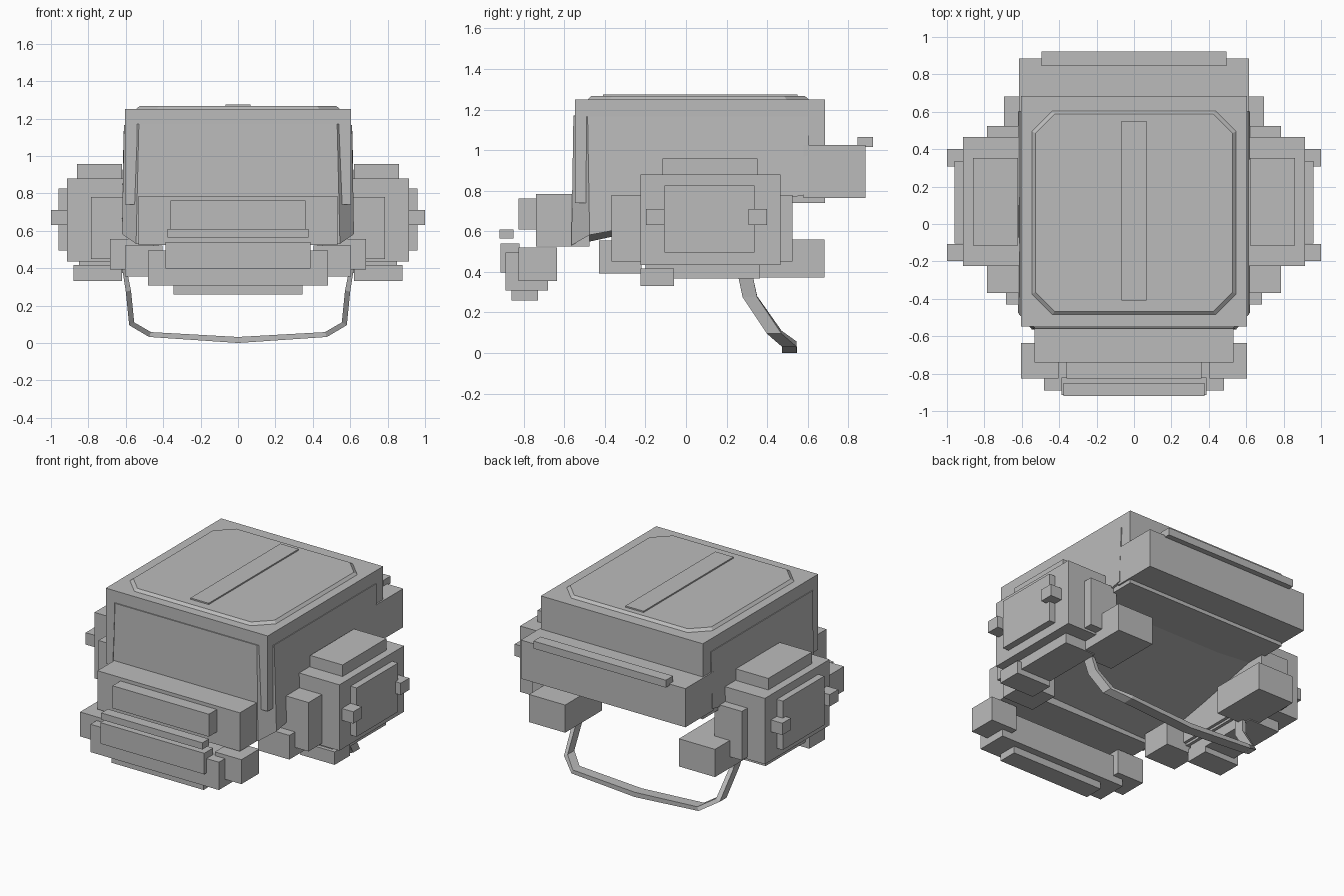
import bpy
import bmesh

cube = bpy.data.objects.get("Cube")
if cube:
    bpy.data.objects.remove(cube, do_unlink=True)

grey = bpy.data.materials.new("plain_grey")
grey.use_nodes = True
grey.diffuse_color = (0.5, 0.5, 0.5, 1)
for node in grey.node_tree.nodes:
    if node.type == 'BSDF_PRINCIPLED':
        node.inputs["Base Color"].default_value = (0.5, 0.5, 0.5, 1)


def finish(name, bm):
    """Turn a bmesh into a flat-shaded grey object."""
    bmesh.ops.recalc_face_normals(bm, faces=bm.faces)
    mesh = bpy.data.meshes.new(name)
    bm.to_mesh(mesh)
    bm.free()
    mesh.materials.append(grey)
    obj = bpy.data.objects.new(name, mesh)
    bpy.context.collection.objects.link(obj)
    return obj


def box(name, x, y, z):
    """Box from its (low, high) extents."""
    bm = bmesh.new()
    bmesh.ops.create_cube(bm, size=1)
    for v in bm.verts:
        for i, (low, high) in enumerate((x, y, z)):
            v.co[i] = low if v.co[i] < 0 else high
    return finish(name, bm)


def wide(name, half, y, z):
    return box(name, (-half, half), y, z)


def pair(name, x, y, z):
    box("left_" + name, x, y, z)
    box("right_" + name, (-x[1], -x[0]), y, z)


def loft(name, rings, caps=True):
    """Skin a list of equal-length point rings, closing both ends."""
    bm = bmesh.new()
    loops = [[bm.verts.new(p) for p in ring] for ring in rings]
    count = len(loops[0])
    for a, b in zip(loops, loops[1:]):
        for i in range(count):
            j = (i + 1) % count
            bm.faces.new((a[i], a[j], b[j], b[i]))
    bm.faces.new(loops[0])
    bm.faces.new(loops[-1])
    return finish(name, bm)


def mirrored_ring(half):
    """Complete a ring from the points on its +x half."""
    return half + [(-x, y, z) for x, y, z in reversed(half)]


# Main shell
wide("shell", 0.605, (-0.547, 0.685), (0.74, 1.25))

# Liner with cut front corners and a sloping underside
loft("liner", [
    mirrored_ring([(0.545, -0.565, 0.53), (0.62, -0.475, 0.582), (0.62, 0.6, 0.782)]),
    mirrored_ring([(0.53, -0.555, 1.17), (0.61, -0.485, 1.165), (0.61, 0.605, 1.165)]),
])

# Roof plate with sloped rim, and its centre strip


def roof_ring(inset, z):
    x, front, back, cut = 0.545 - inset, -0.485 + inset, 0.605 - inset, 0.11 - inset * 0.4
    return mirrored_ring([(x - cut, front, z), (x, front + cut, z),
                          (x, back - cut, z), (x - cut, back, z)])


loft("roof_plate", [roof_ring(0, 1.245), roof_ring(0, 1.25), roof_ring(0.018, 1.266)])
wide("roof_strip", 0.068, (-0.41, 0.55), (1.26, 1.275))

# Back
wide("back_block", 0.615, (0.58, 0.885), (0.765, 1.026))
wide("back_bar", 0.495, (0.845, 0.922), (1.015, 1.065))

# Front mask
wide("mask_block", 0.532, (-0.74, -0.475), (0.525, 0.785))
wide("mask_panel", 0.36, (-0.825, -0.735), (0.61, 0.762))
wide("mask_rail", 0.378, (-0.92, -0.85), (0.565, 0.61))
wide("chin_panel", 0.388, (-0.915, -0.82), (0.398, 0.54))
wide("chin_block", 0.48, (-0.89, -0.68), (0.307, 0.495))
wide("chin_lip", 0.345, (-0.86, -0.73), (0.26, 0.31))
pair("chin_corner", (0.405, 0.603), (-0.825, -0.635), (0.355, 0.52))

# Ear pods
pair("ear_block", (0.6, 0.915), (-0.225, 0.465), (0.435, 0.88))
pair("ear_cap", (0.62, 0.862), (-0.115, 0.353), (0.87, 0.958))
pair("ear_plate", (0.9, 0.96), (-0.105, 0.338), (0.495, 0.825))
pair("ear_front_nub", (0.9, 1.0), (-0.198, -0.106), (0.63, 0.71))
pair("ear_back_nub", (0.9, 1.0), (0.308, 0.4), (0.63, 0.71))
pair("ear_backing", (0.58, 0.785), (-0.368, 0.525), (0.45, 0.78))
pair("ear_under", (0.62, 0.85), (-0.2, 0.365), (0.367, 0.44))
pair("ear_foot", (0.62, 0.88), (-0.225, -0.06), (0.33, 0.417))
pair("front_cheek", (0.45, 0.685), (-0.43, -0.22), (0.392, 0.555))
pair("rear_cheek", (0.425, 0.695), (0.29, 0.683), (0.373, 0.56))

# Chin strap: outer point, inner point and centre depth of each section
half_strap = [
    ((0.625, 0.42), (0.6, 0.42), 0.28),
    ((0.615, 0.37), (0.59, 0.37), 0.295),
    ((0.6, 0.275), (0.572, 0.28), 0.315),
    ((0.582, 0.095), (0.555, 0.11), 0.435),
    ((0.475, 0.032), (0.465, 0.058), 0.508),
    ((0, 0), (0, 0.032), 0.51),
]
sections = []
for outer, inner, y in half_strap:
    sections.append([(p[0], y + d, p[1]) for p, d in
                     ((outer, -0.036), (outer, 0.036), (inner, 0.036), (inner, -0.036))])
sections += [[(-x, y, z) for x, y, z in ring] for ring in reversed(sections[:-1])]
loft("chin_strap", sections)
